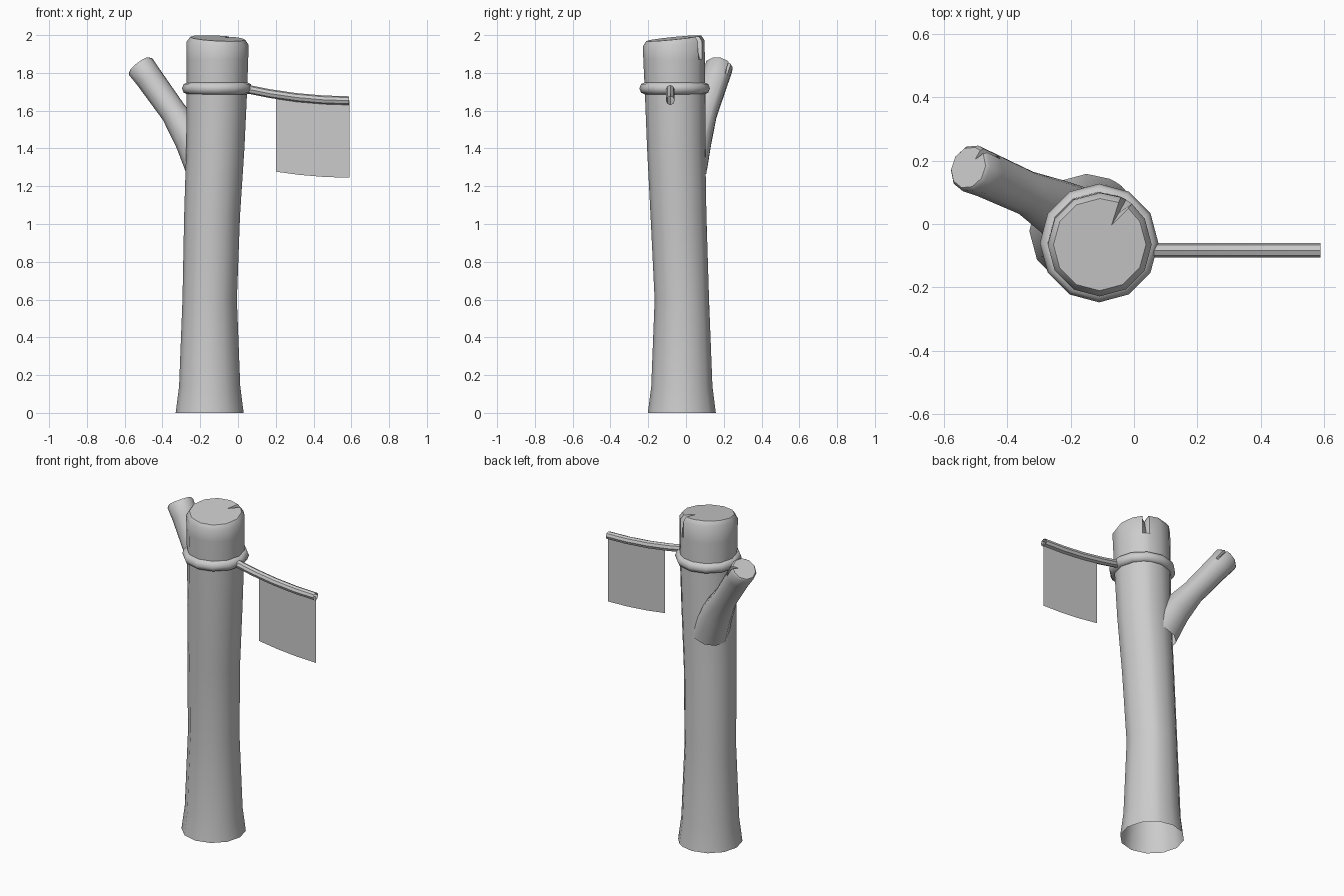
import bpy, bmesh, math
from mathutils import Vector

if "Cube" in bpy.data.objects:
    bpy.data.objects.remove(bpy.data.objects["Cube"])


def finish(bm, name, angle=40):
    bmesh.ops.recalc_face_normals(bm, faces=bm.faces)
    me = bpy.data.meshes.new(name)
    bm.to_mesh(me)
    bm.free()
    ob = bpy.data.objects.new(name, me)
    bpy.context.collection.objects.link(ob)
    bpy.ops.object.select_all(action='DESELECT')
    ob.select_set(True)
    bpy.context.view_layer.objects.active = ob
    bpy.ops.object.shade_smooth_by_angle(angle=math.radians(angle))
    return ob


def loft(name, rings, sides, cap=False, split=None):
    """Skin rings of (centre, axis, radius); split = angle of a crack in the capped end."""
    angles = [i * 360 / sides for i in range(sides)]
    if split is not None:
        angles = sorted([a for a in angles if abs(a - split) > 8]
                        + [split - 7, split, split + 7])
    bm = bmesh.new()
    loops = []
    for k, (c, axis, r) in enumerate(rings):
        q = Vector((0, 0, 1)).rotation_difference(Vector(axis))
        depth = {len(rings) - 1: 0.5, len(rings) - 2: 0.28}.get(k, 0)
        loop = []
        for a in angles:
            rr = r * (1 - depth) if a == split else r
            t = math.radians(a)
            loop.append(bm.verts.new(Vector(c) + q @ Vector((rr * math.cos(t), rr * math.sin(t), 0))))
        loops.append(loop)
    n = len(angles)
    for lo, hi in zip(loops, loops[1:]):
        for i in range(n):
            j = (i + 1) % n
            bm.faces.new((lo[i], lo[j], hi[j], hi[i]))
    if cap:
        mid = bm.verts.new(rings[-1][0])
        for i in range(n):
            bm.faces.new((loops[-1][i], loops[-1][(i + 1) % n], mid))
    return finish(bm, name)


# Trunk: open base, slanted cut top with a crack in the rim
up, cut = (0, 0, 1), (0.05, -0.1, 1)
loft("trunk", [
    ((-0.15, -0.022, 0), up, 0.18),
    ((-0.15, -0.022, 0.14), up, 0.162),
    ((-0.15, -0.022, 0.6), up, 0.144),
    ((-0.137, -0.04, 1.05), up, 0.148),
    ((-0.12, -0.052, 1.4), up, 0.154),
    ((-0.112, -0.058, 1.7), up, 0.16),
    ((-0.109, -0.063, 1.87), up, 0.163),
    ((-0.108, -0.065, 1.957), cut, 0.164),
    ((-0.108, -0.065, 1.983), cut, 0.146),
], 12, cap=True, split=59)

# Branch stub, flared where it leaves the trunk
d = Vector((-0.2, 0.08, 0.27))
tip = Vector((-0.522, 0.178, 1.842))
loft("branch", [
    ((-0.17, 0.01, 1.29), (-0.1, 0.05, 0.3), 0.105),
    ((-0.25, 0.05, 1.455), d, 0.092),
    ((-0.34, 0.098, 1.59), d, 0.07),
    (tip - d * 0.25, d, 0.073),
    (tip - d * 0.035, d, 0.076),
    (tip, d, 0.067),
], 10, cap=True, split=45)

# Rope ring around the trunk
bpy.ops.mesh.primitive_torus_add(major_segments=12, minor_segments=8, major_radius=0.154,
                                 minor_radius=0.033, location=(-0.11, -0.06, 1.718))
rope = bpy.context.object
rope.name = "rope_ring"
bpy.ops.object.shade_smooth_by_angle(angle=math.radians(60))

# Sagging flag pole, open tube
def pole_z(x):
    return 1.653 + 0.2 * (0.6 - x) ** 2

xs = [0.03, 0.17, 0.31, 0.45, 0.588]
loft("flag_pole", [((x, -0.083, pole_z(x)), (1, 0, -0.4 * (0.6 - x)), 0.023) for x in xs], 8)

# Flag: single thin sheet hanging from the pole
bm = bmesh.new()
cols = []
for i in range(4):
    x = 0.2 + 0.39 * i / 3
    cols.append((bm.verts.new((x, -0.083, pole_z(x))),
                 bm.verts.new((x, -0.083, pole_z(x) - 0.408))))
for a, b in zip(cols, cols[1:]):
    bm.faces.new((a[0], a[1], b[1], b[0]))
finish(bm, "flag")
